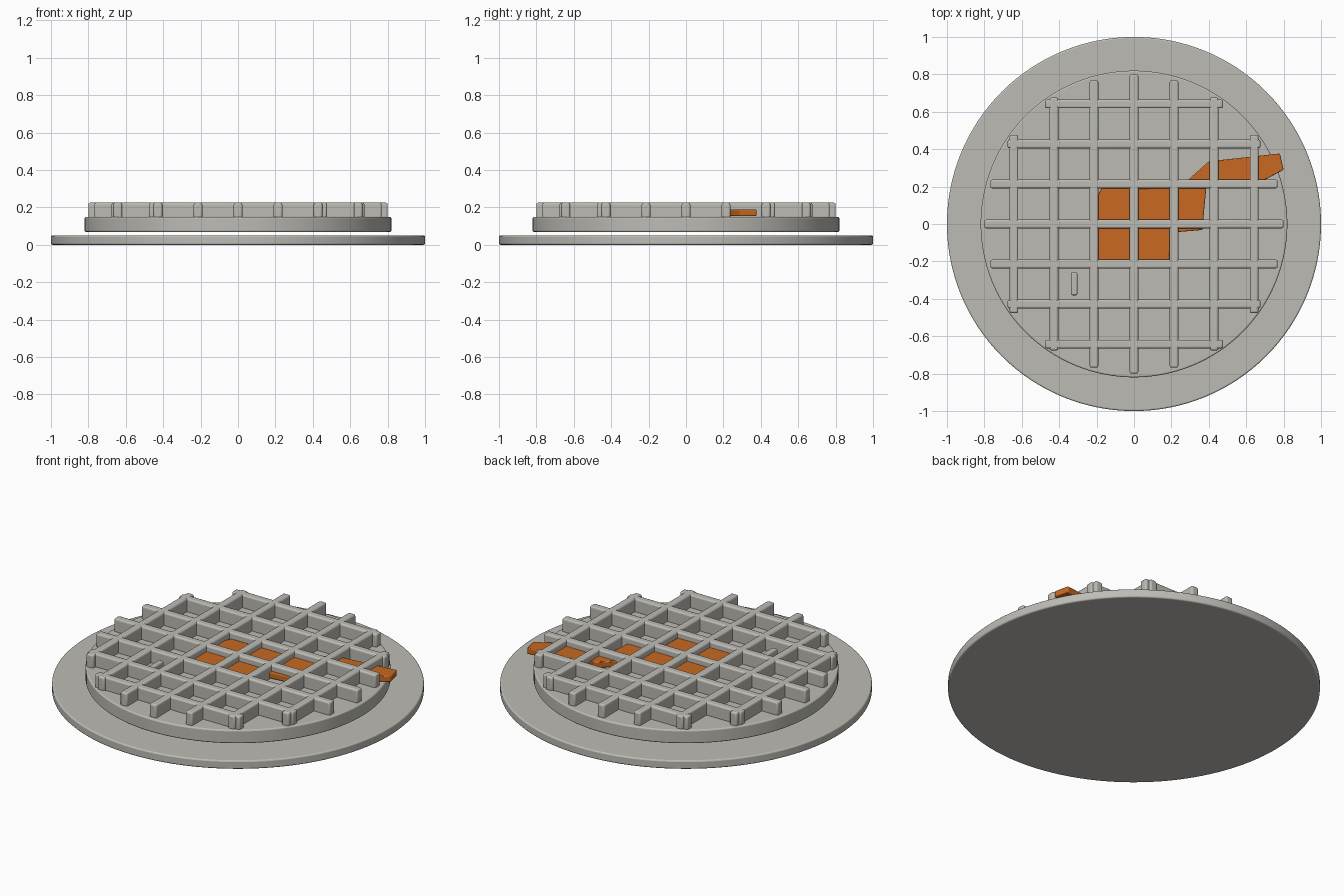
import bpy, bmesh

if "Cube" in bpy.data.objects:
    bpy.data.objects.remove(bpy.data.objects["Cube"])

def material(name, rgb):
    m = bpy.data.materials.new(name)
    m.diffuse_color = (*rgb, 1)
    m.use_nodes = True
    m.node_tree.nodes["Principled BSDF"].inputs["Base Color"].default_value = m.diffuse_color
    return m

GREY = material("warm_grey", (0.51, 0.50, 0.46))
ORANGE = material("orange", (0.58, 0.14, 0.015))

def finish(ob, mat, bevel, segments=3):
    ob.data.materials.append(mat)
    mod = ob.modifiers.new("soft_edges", 'BEVEL')
    mod.width, mod.segments = bevel, segments
    mod.limit_method, mod.angle_limit = 'ANGLE', 0.7
    bpy.ops.object.select_all(action='DESELECT')
    ob.select_set(True)
    bpy.context.view_layer.objects.active = ob
    bpy.ops.object.shade_smooth_by_angle(angle=0.6)

def disc(name, r, z0, z1, bevel):
    bpy.ops.mesh.primitive_cylinder_add(vertices=128, radius=r, depth=z1 - z0,
                                        location=(0, 0, (z0 + z1) / 2))
    ob = bpy.context.object
    ob.name = name
    finish(ob, GREY, bevel)

def box(name, x, y, z0, z1, sx, sy, bevel):
    bpy.ops.mesh.primitive_cube_add(size=1, location=(x, y, (z0 + z1) / 2))
    ob = bpy.context.object
    ob.name = name
    ob.scale = (sx, sy, z1 - z0)
    bpy.ops.object.transform_apply(location=False, rotation=False, scale=True)
    finish(ob, GREY, bevel)

def slab(name, pts, z0, z1):
    bm = bmesh.new()
    f = bm.faces.new([bm.verts.new((x, y, z0)) for x, y in pts])
    top = bmesh.ops.extrude_face_region(bm, geom=[f])["geom"]
    bmesh.ops.translate(bm, vec=(0, 0, z1 - z0),
                        verts=[v for v in top if isinstance(v, bmesh.types.BMVert)])
    bmesh.ops.recalc_face_normals(bm, faces=bm.faces)
    me = bpy.data.meshes.new(name)
    bm.to_mesh(me)
    bm.free()
    ob = bpy.data.objects.new(name, me)
    bpy.context.collection.objects.link(ob)
    finish(ob, ORANGE, 0.005, 2)

# Plate and raised round body floating just above it
disc("plate", 1.0, 0.0, 0.05, 0.008)
disc("round_body", 0.82, 0.068, 0.148, 0.008)

# Crossed ridges, shorter toward the rim
for i, half in enumerate((0.8, 0.768, 0.676, 0.476)):
    for s in ((1,) if i == 0 else (1, -1)):
        p = s * i * 0.214
        box(f"ridge_along_y_{s * i}", p, 0, 0.14, 0.225, 0.046, 2 * half, 0.01)
        box(f"ridge_along_x_{s * i}", 0, p, 0.14, 0.225, 2 * half, 0.046, 0.01)

# Small loose ridge in one cell
box("small_ridge", -0.32, -0.32, 0.14, 0.195, 0.034, 0.122, 0.008)

# Orange square pat and the bent strip running from it to the rim
slab("square_pat", [(-0.195, -0.2), (0.19, -0.2), (0.2, 0.192),
                    (-0.175, 0.19), (-0.195, 0.15)], 0.15, 0.19)
slab("runoff_strip", [(0.15, -0.05), (0.365, -0.032), (0.387, 0.2), (0.66, 0.215),
                      (0.80, 0.29), (0.78, 0.377), (0.40, 0.335), (0.17, 0.13)],
     0.153, 0.189)
